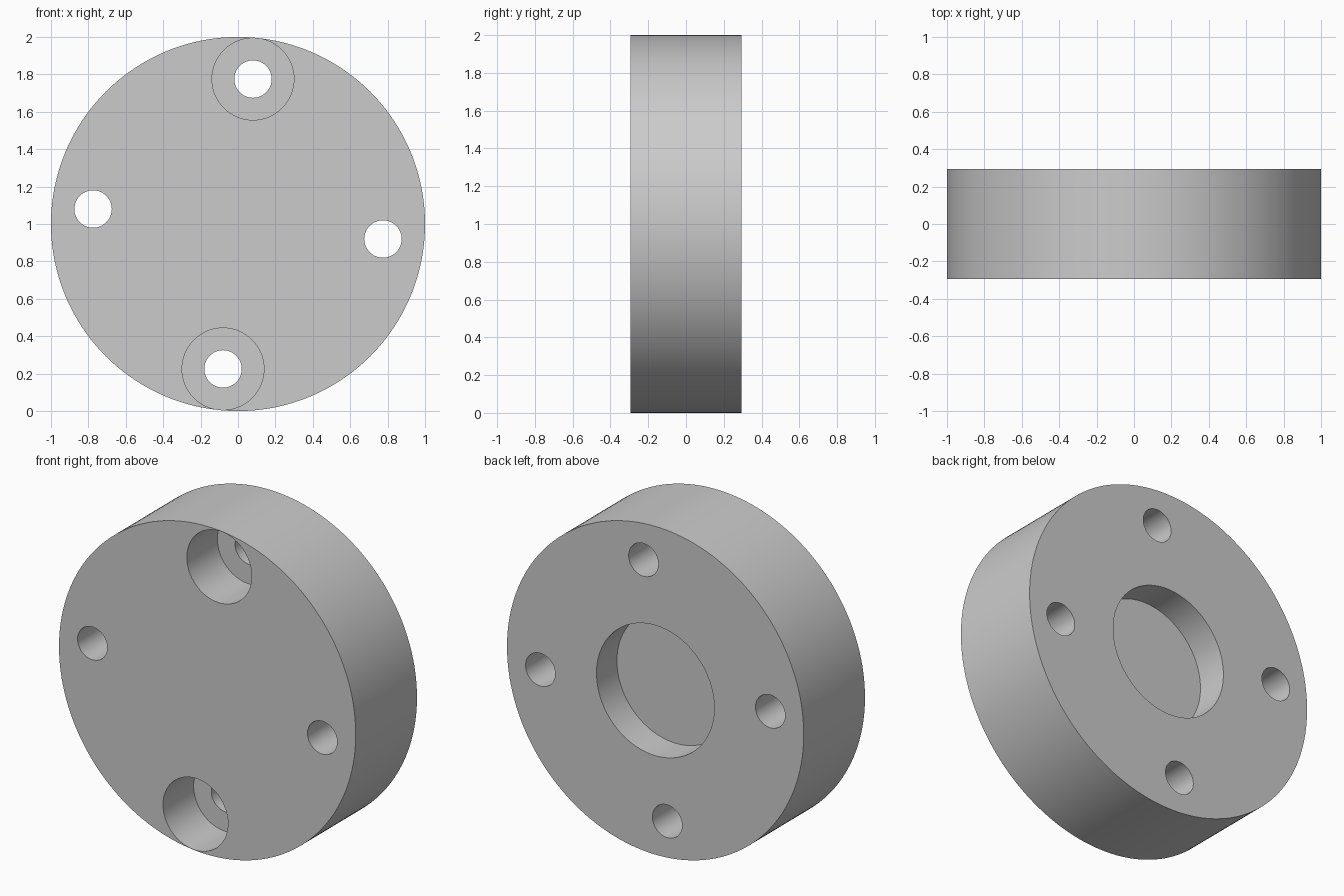
import bpy
from math import radians, sin, cos

if "Cube" in bpy.data.objects:
    bpy.data.objects.remove(bpy.data.objects["Cube"])

HALF = 0.295          # half thickness of the disc
PITCH = 0.779         # bolt circle radius
TILT = radians(5.9)   # rotation of the bolt pattern

grey = bpy.data.materials.new("plain grey")
grey.use_nodes = True
grey.diffuse_color = (0.6, 0.6, 0.6, 1)
grey.node_tree.nodes["Principled BSDF"].inputs["Base Color"].default_value = (0.6, 0.6, 0.6, 1)


def cylinder(name, radius, y0, y1, x=0, z=1, sides=64):
    """Cylinder along y, from y0 to y1."""
    bpy.ops.mesh.primitive_cylinder_add(
        vertices=sides, radius=radius, depth=y1 - y0,
        location=(x, (y0 + y1) / 2, z), rotation=(radians(90), 0, 0))
    obj = bpy.context.object
    obj.name = name
    obj.data.materials.append(grey)
    return obj


def cut(body, cutter):
    """Subtract the cutter from the body and discard it."""
    mod = body.modifiers.new("cut", 'BOOLEAN')
    mod.operation = 'DIFFERENCE'
    mod.solver = 'EXACT'
    mod.object = cutter
    bpy.context.view_layer.objects.active = body
    bpy.ops.object.modifier_apply(modifier=mod.name)
    bpy.data.objects.remove(cutter)


# Main disc
disc = cylinder("flange_disc", 1, -HALF, HALF, sides=192)

# Round recess in the back face
cut(disc, cylinder("recess_cutter", 0.397, HALF - 0.197, HALF + 0.1, sides=96))

# Four through holes; the top and bottom ones are counterbored from the front
for i in range(4):
    angle = radians(90 * i) - TILT
    x, z = PITCH * cos(angle), 1 + PITCH * sin(angle)
    cut(disc, cylinder("hole_cutter", 0.1, -HALF - 0.1, HALF + 0.1, x, z))
    if i % 2:
        cut(disc, cylinder("counterbore_cutter", 0.219, -HALF - 0.1, 0, x, z))

# Smooth walls with sharp rims
bpy.ops.object.select_all(action='DESELECT')
disc.select_set(True)
bpy.context.view_layer.objects.active = disc
bpy.ops.object.shade_smooth_by_angle(angle=radians(30))
